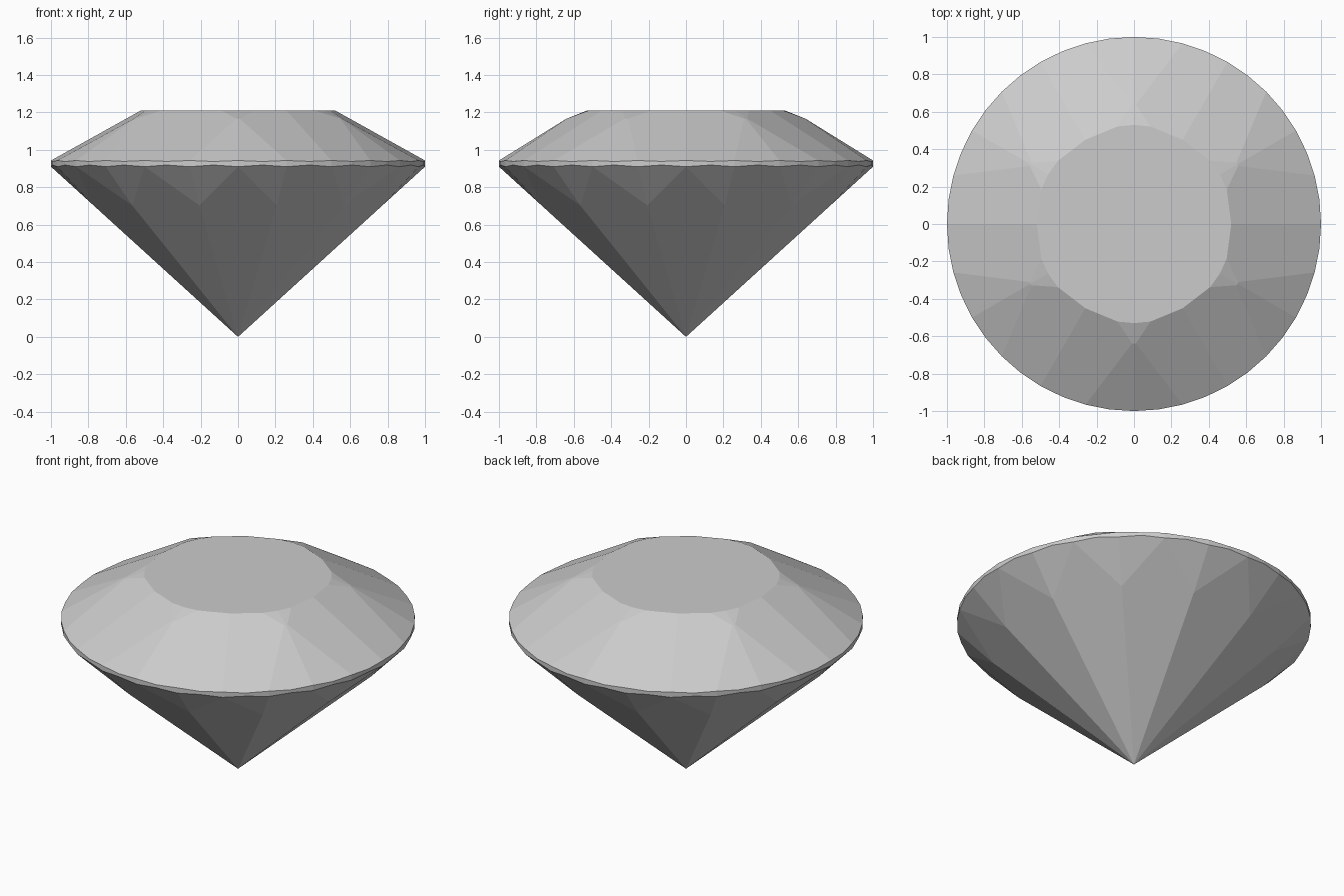
import bpy
import bmesh
from math import cos, sin, radians
from mathutils import Vector

if "Cube" in bpy.data.objects:
    bpy.data.objects.remove(bpy.data.objects["Cube"])

TABLE_Z, CROWN_Z, PAVILION_Z = 1.21, 0.943, 0.91
CENTRE = Vector((0, 0, 0.92))


def polar(angle, radius, z):
    a = radians(angle)
    return Vector((radius * cos(a), radius * sin(a), z))


def cut(bm, a, b, c):
    """Grind one flat facet through three points, keeping the inside."""
    normal = (b - a).cross(c - a).normalized()
    if normal.dot(a - CENTRE) < 0:
        normal.negate()
    result = bmesh.ops.bisect_plane(
        bm, geom=bm.verts[:] + bm.edges[:] + bm.faces[:], dist=1e-5,
        plane_co=a, plane_no=normal, clear_outer=True)
    edges = [e for e in result["geom_cut"]
             if isinstance(e, bmesh.types.BMEdge) and e.is_boundary]
    if edges:
        bmesh.ops.holes_fill(bm, edges=edges, sides=0)


# Round blank with the girdle outline, its top face becoming the table
bm = bmesh.new()
bmesh.ops.create_cone(bm, cap_ends=True, segments=48, radius1=1, radius2=1,
                      depth=TABLE_Z)
bmesh.ops.translate(bm, verts=bm.verts, vec=(0, 0, TABLE_Z / 2))

# Crown: sixfold, each sector mirrored about its main ridge
for sector in range(0, 360, 60):
    for side in (1, -1):
        def p(angle, radius, z):
            return polar(sector + side * angle, radius, z)
        star_tip = p(30, 0.64, 1.166)
        cut(bm, p(0, 0.52, TABLE_Z), p(0, 1, CROWN_Z), p(15, 1, CROWN_Z))
        cut(bm, star_tip, p(15, 1, CROWN_Z), p(30, 1, CROWN_Z))
        cut(bm, p(19, 0.53, TABLE_Z), p(30, 0.53, TABLE_Z), star_tip)

# Pavilion: twelve main kites to the point, with paired girdle facets
for sector in range(0, 360, 30):
    tip = polar(sector, 1, PAVILION_Z)
    cut(bm, Vector(), tip, tip + polar(sector + 90, 1, 0))
    for side in (15, -15):
        shoulder = polar(sector + side, 0.8,
                         0.8 * PAVILION_Z * cos(radians(15)))
        cut(bm, tip, polar(sector + side, 1, PAVILION_Z), shoulder)

bmesh.ops.remove_doubles(bm, verts=bm.verts, dist=0.0005)
bmesh.ops.recalc_face_normals(bm, faces=bm.faces)

mesh = bpy.data.meshes.new("cut_gemstone")
bm.to_mesh(mesh)
bm.free()
gem = bpy.data.objects.new("cut_gemstone", mesh)
bpy.context.collection.objects.link(gem)

# Single pale grey material
grey = bpy.data.materials.new("pale_grey")
grey.use_nodes = True
grey.diffuse_color = (0.6, 0.6, 0.6, 1)
grey.node_tree.nodes["Principled BSDF"].inputs["Base Color"].default_value = (0.6, 0.6, 0.6, 1)
mesh.materials.append(grey)
